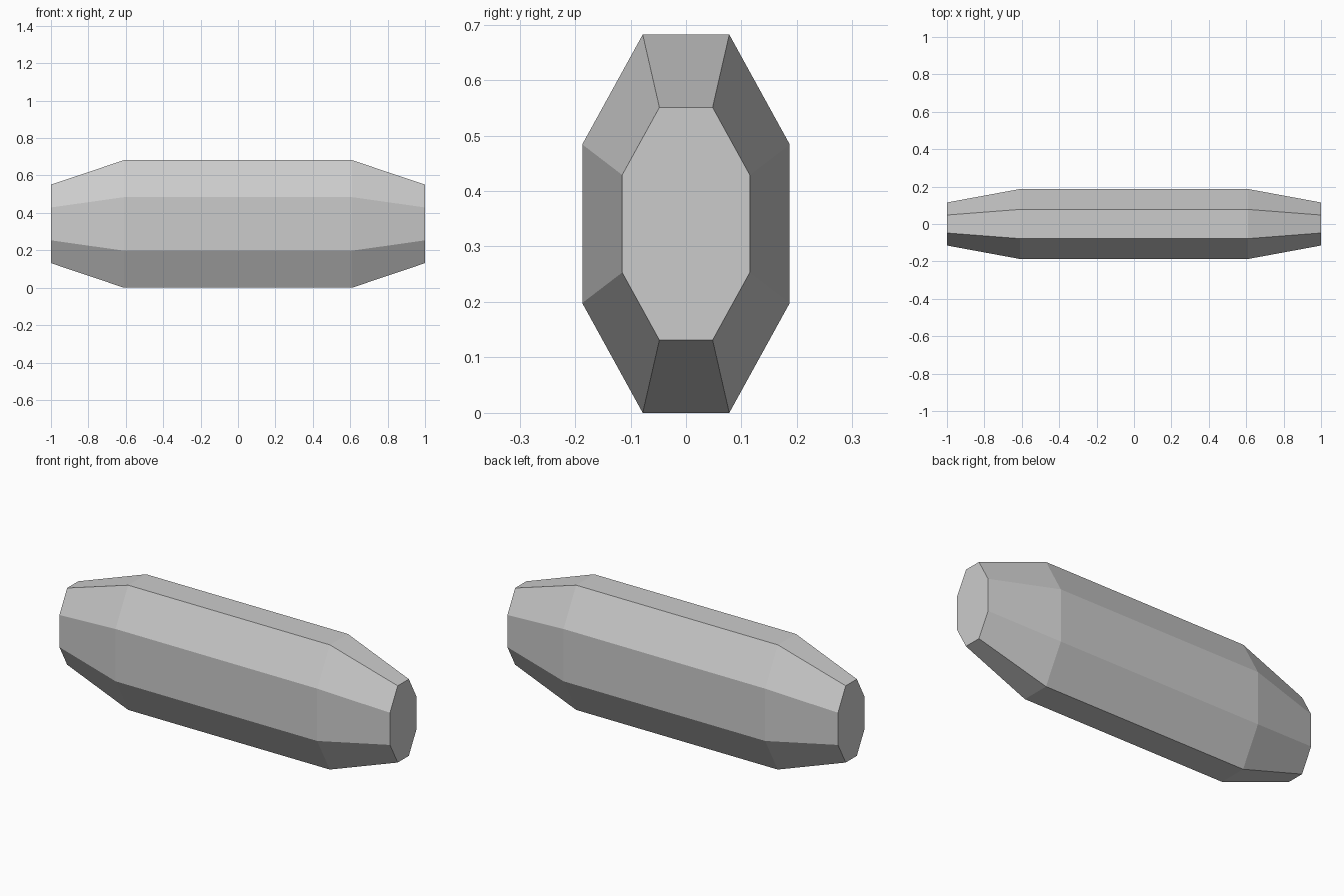
import bpy, bmesh

cube = bpy.data.objects.get("Cube")
if cube:
    bpy.data.objects.remove(cube, do_unlink=True)

# Plain grey material
grey = bpy.data.materials.new("light_grey")
grey.use_nodes = True
colour = (0.6, 0.6, 0.6, 1)
grey.diffuse_color = colour
grey.node_tree.nodes["Principled BSDF"].inputs["Base Color"].default_value = colour

# Eight-sided cross-section, mirrored from one quarter (y, z about the centre)
MID_Z = 0.341
LOW, HIGH = (0.187, 0.143), (0.078, 0.341)
profile = [LOW, HIGH,
           (-HIGH[0], HIGH[1]), (-LOW[0], LOW[1]),
           (-LOW[0], -LOW[1]), (-HIGH[0], -HIGH[1]),
           (HIGH[0], -HIGH[1]), (LOW[0], -LOW[1])]

# Stations along the length: x position and section scale
stations = [(-1, 0.615), (-0.61, 1), (0.61, 1), (1, 0.615)]

# Loft the faceted bar with tapered ends and flat caps
bm = bmesh.new()
rings = [[bm.verts.new((x, y * s, MID_Z + z * s)) for y, z in profile]
         for x, s in stations]
for a, b in zip(rings, rings[1:]):
    for i in range(len(profile)):
        j = (i + 1) % len(profile)
        bm.faces.new((a[i], a[j], b[j], b[i]))
bm.faces.new(rings[0])
bm.faces.new(rings[-1])
bmesh.ops.recalc_face_normals(bm, faces=bm.faces)

mesh = bpy.data.meshes.new("tapered_bar")
bm.to_mesh(mesh)
bm.free()
mesh.materials.append(grey)
bar = bpy.data.objects.new("tapered_bar", mesh)
bpy.context.collection.objects.link(bar)
